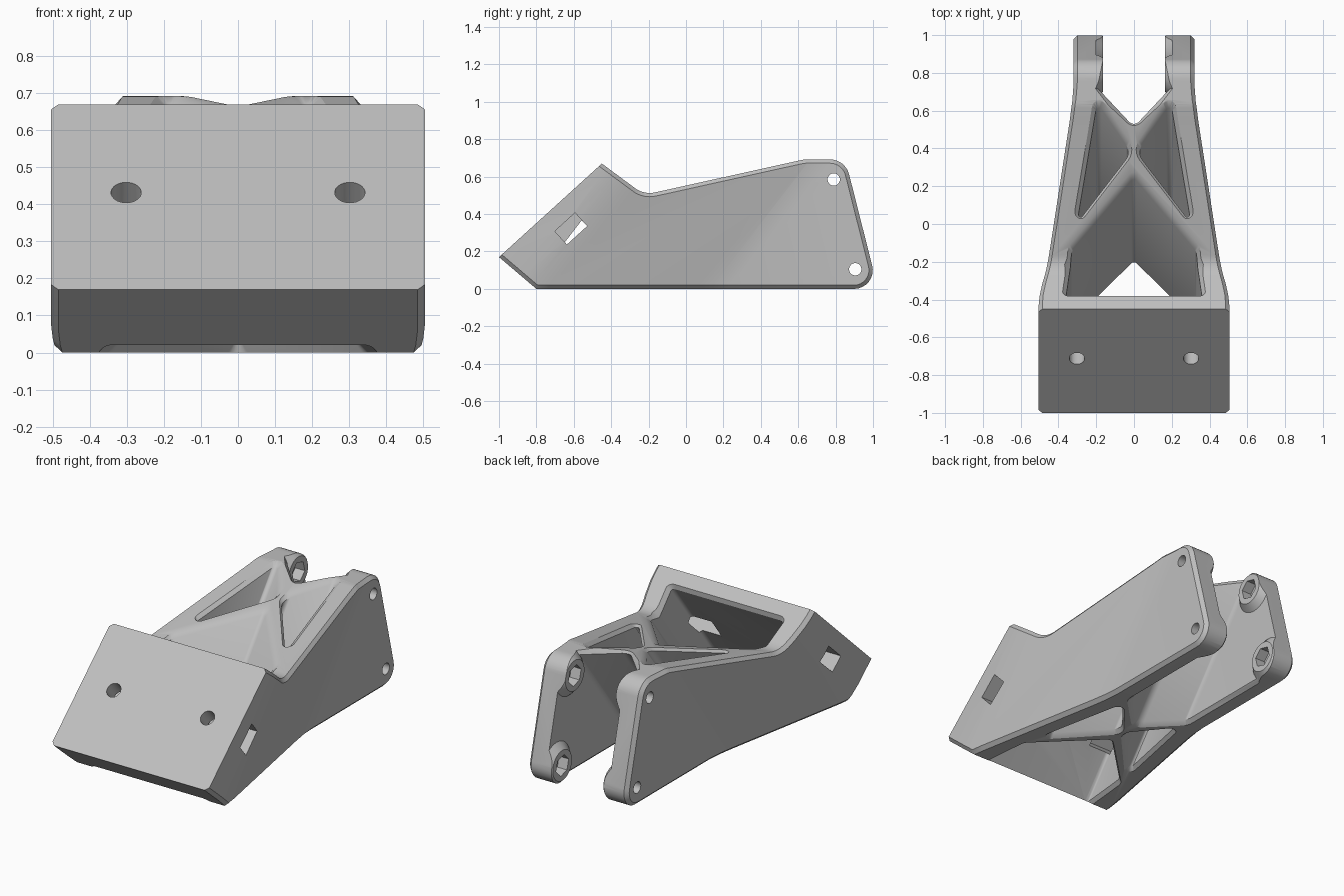
import bpy, bmesh, math
from mathutils import Vector

if "Cube" in bpy.data.objects:
    bpy.data.objects.remove(bpy.data.objects["Cube"], do_unlink=True)

SHEAR = 0.77       # plan shapes lean back by this much per unit of height
CHAMFER = 0.02


def round_corners(corners, steps=6):
    """Polygon from (a, b, radius) corners, each replaced by an arc."""
    out = []
    for i, (a, b, r) in enumerate(corners):
        p = Vector((a, b))
        if r == 0:
            out.append(p)
            continue
        d1 = (Vector(corners[i - 1][:2]) - p).normalized()
        d2 = (Vector(corners[(i + 1) % len(corners)][:2]) - p).normalized()
        half = d1.angle(d2) / 2
        mid = p + (d1 + d2).normalized() * (r / math.sin(half))
        start = p + d1 * (r / math.tan(half)) - mid
        end = p + d2 * (r / math.tan(half)) - mid
        sweep = math.pi - 2 * half
        for j in range(steps + 1):
            t = j / steps
            w1 = math.sin((1 - t) * sweep) / math.sin(sweep)
            w2 = math.sin(t * sweep) / math.sin(sweep)
            out.append(mid + start * w1 + end * w2)
    return out


def offset(pts, dist, fixed_edge=None):
    """Grow (or shrink) a polygon; one edge may stay in place."""
    n = len(pts)
    area = sum(pts[i - 1].cross(pts[i]) for i in range(n))
    side = 1 if area > 0 else -1
    normals, dists = [], []
    for i in range(n):
        e = (pts[(i + 1) % n] - pts[i]).normalized()
        normals.append(Vector((e.y, -e.x)) * side)
        dists.append(0 if i == fixed_edge else dist)
    out = []
    for i in range(n):
        n1, n2, d1, d2 = normals[i - 1], normals[i], dists[i - 1], dists[i]
        det = n1.cross(n2)
        if abs(det) < 0.001:
            move = n2 * d2
        else:
            move = Vector((d1 * n2.y - d2 * n1.y, n1.x * d2 - n2.x * d1)) / det
        out.append(pts[i] + move)
    return out


def loft(layers):
    """Closed bmesh skinned through rings of equal length."""
    bm = bmesh.new()
    rings = [[bm.verts.new(p) for p in ring] for ring in layers]
    n = len(rings[0])
    for lo, hi in zip(rings, rings[1:]):
        for i in range(n):
            j = (i + 1) % n
            bm.faces.new((lo[i], lo[j], hi[j], hi[i]))
    bm.faces.new(rings[0])
    bm.faces.new(rings[-1])
    bmesh.ops.recalc_face_normals(bm, faces=bm.faces[:])
    return bm


def to_object(name, bm, helper=True):
    if helper:
        bmesh.ops.triangulate(bm, faces=bm.faces[:])
    mesh = bpy.data.meshes.new(name)
    bm.to_mesh(mesh)
    bm.free()
    ob = bpy.data.objects.new(name, mesh)
    bpy.context.collection.objects.link(ob)
    ob.hide_render = helper
    return ob


def subtract(target, cutter):
    mod = target.modifiers.new("cut", "BOOLEAN")
    mod.operation = "DIFFERENCE"
    mod.solver = "EXACT"
    mod.object = cutter
    bpy.context.view_layer.objects.active = target
    bpy.ops.object.modifier_apply(modifier=mod.name)
    bpy.data.objects.remove(cutter, do_unlink=True)


def tube(name, centre, axis, sides, stations):
    """Round or prismatic solid from (distance, radius) stations on an axis."""
    axis = Vector(axis).normalized()
    u = axis.orthogonal().normalized()
    v = axis.cross(u)
    angles = [2 * math.pi * i / sides for i in range(sides)]
    return to_object(name, loft([[Vector(centre) + axis * t + (u * math.cos(a) + v * math.sin(a)) * r
                                  for a in angles] for t, r in stations]))


def top_height(s):
    """Height where a leaning line starting at y = s meets the top."""
    rear = min((0.553 + 0.221 * s) / (1 - 0.221 * SHEAR), 0.69)
    front = (0.339 - 0.735 * s) / (1 + 0.735 * SHEAR)
    return max(rear, front)


def leaning_cutter(name, corners):
    """Leaning prism whose ends flare to chamfer the opening."""
    plan = round_corners(corners)
    layers = []
    for grow, above_top, dz in ((0.08, False, -0.06), (0, False, CHAMFER),
                                (0, True, -CHAMFER), (0.08, True, 0.06)):
        ring = []
        for p in offset(plan, grow):
            z = dz + (top_height(p.y) if above_top else 0)
            ring.append((p.x, p.y + SHEAR * z, z))
        layers.append(ring)
    return to_object(name, loft(layers))


# Body: side profile with chamfered rims, pinched toward the back
profile = round_corners([(-1, 0.17, 0), (-0.45, 0.67, 0), (-0.224, 0.503, 0.13),
                         (0.63, 0.692, 0.15), (0.852, 0.692, 0.105),
                         (1.027, 0, 0.1), (-0.8, 0, 0)], steps=8)
rim = offset(profile, -CHAMFER, fixed_edge=0)
bm = loft([[(x, p.x, p.y) for p in ring] for x, ring in
           ((-1, rim), (CHAMFER - 1, profile), (1 - CHAMFER, profile), (1, rim))])
WIDTHS = [(-2, 0.505), (-0.92, 0.505), (-0.84, 0.5), (-0.74, 0.486),
          (0.04, 0.341), (0.13, 0.327), (0.22, 0.32), (2, 0.318)]
for s, _ in WIDTHS[1:-1]:
    bmesh.ops.bisect_plane(bm, geom=bm.verts[:] + bm.edges[:] + bm.faces[:],
                           plane_co=(0, s, 0), plane_no=(0, 1, -SHEAR))
for v in bm.verts:
    s = v.co.y - SHEAR * v.co.z
    for (s0, w0), (s1, w1) in zip(WIDTHS, WIDTHS[1:]):
        if s0 <= s <= s1:
            width = w0 + (w1 - w0) * (s - s0) / (s1 - s0)
            break
    v.co.x = math.copysign(width - (1 - abs(v.co.x)), v.co.x)
body = to_object("bracket_body", bm, helper=False)

# Gap between the rear arms, keeping conical bosses round the bolt holes
PIVOTS = [(0.79, 0.585), (0.905, 0.105)]
gap = leaning_cutter("arm_gap", [(0, 0.01, 0.04), (0.2, 0.21, 0.06), (0.2, 1.6, 0),
                                 (-0.2, 1.6, 0), (-0.2, 0.21, 0.06)])
for y, z in PIVOTS:
    for side in (-1, 1):
        subtract(gap, tube("boss", (0, y, z), (side, 0, 0), 32, [(0.163, 0.088), (0.33, 0.255)]))
subtract(body, gap)

# Openings that leave the crossed ribs
house = [(0, -0.21, 0.02), (0.33, -0.534, 0.04), (0.338, -0.61, 0), (0.342, -0.65, 0),
         (0.36, -0.84, 0.02)]
house += [(-x, s, r) for x, s, r in reversed(house[1:])]
subtract(body, leaning_cutter("front_opening", house))
for side in (-1, 1):
    subtract(body, leaning_cutter("side_opening", [
        (side * 0.195, 0.12, 0.018), (side * 0.302, -0.41, 0.012), (side * 0.015, -0.1, 0.05)]))

# Rear pivot holes with hexagonal nut recesses
for y, z in PIVOTS:
    subtract(body, tube("pivot_hole", (0, y, z), (1, 0, 0), 24, [(-0.6, 0.033), (0.6, 0.033)]))
    for side in (-1, 1):
        subtract(body, tube("nut_recess", (0, y, z), (side, 0, 0), 6, [(0.1, 0.06), (0.225, 0.06)]))

# Front plate bolt holes and the nut slots entering from the sides
along = Vector((0, 0.74, 0.673))
inward = Vector((0, 0.673, -0.74))
for side in (-1, 1):
    subtract(body, tube("plate_hole", (side * 0.302, -0.71, 0.43), inward, 24,
                        [(-0.1, 0.041), (0.3, 0.041)]))
    middle = Vector((0, -0.615, 0.322))
    corners = [middle + along * a + inward * b for a, b in
               ((-0.073, -0.048), (0.073, -0.048), (0.073, 0.048), (-0.073, 0.048))]
    subtract(body, to_object("nut_slot", loft([[c + Vector((side * x, 0, 0)) for c in corners]
                                               for x in (0.225, 0.6)])))

# Single grey finish
grey = bpy.data.materials.new("light_grey")
grey.use_nodes = True
colour = (0.52, 0.52, 0.52, 1)
grey.diffuse_color = colour
grey.node_tree.nodes["Principled BSDF"].inputs["Base Color"].default_value = colour
body.data.materials.clear()
body.data.materials.append(grey)
for poly in body.data.polygons:
    poly.material_index = 0

bpy.ops.object.select_all(action="DESELECT")
body.select_set(True)
bpy.context.view_layer.objects.active = body
bpy.ops.object.shade_smooth_by_angle(angle=math.radians(30))
